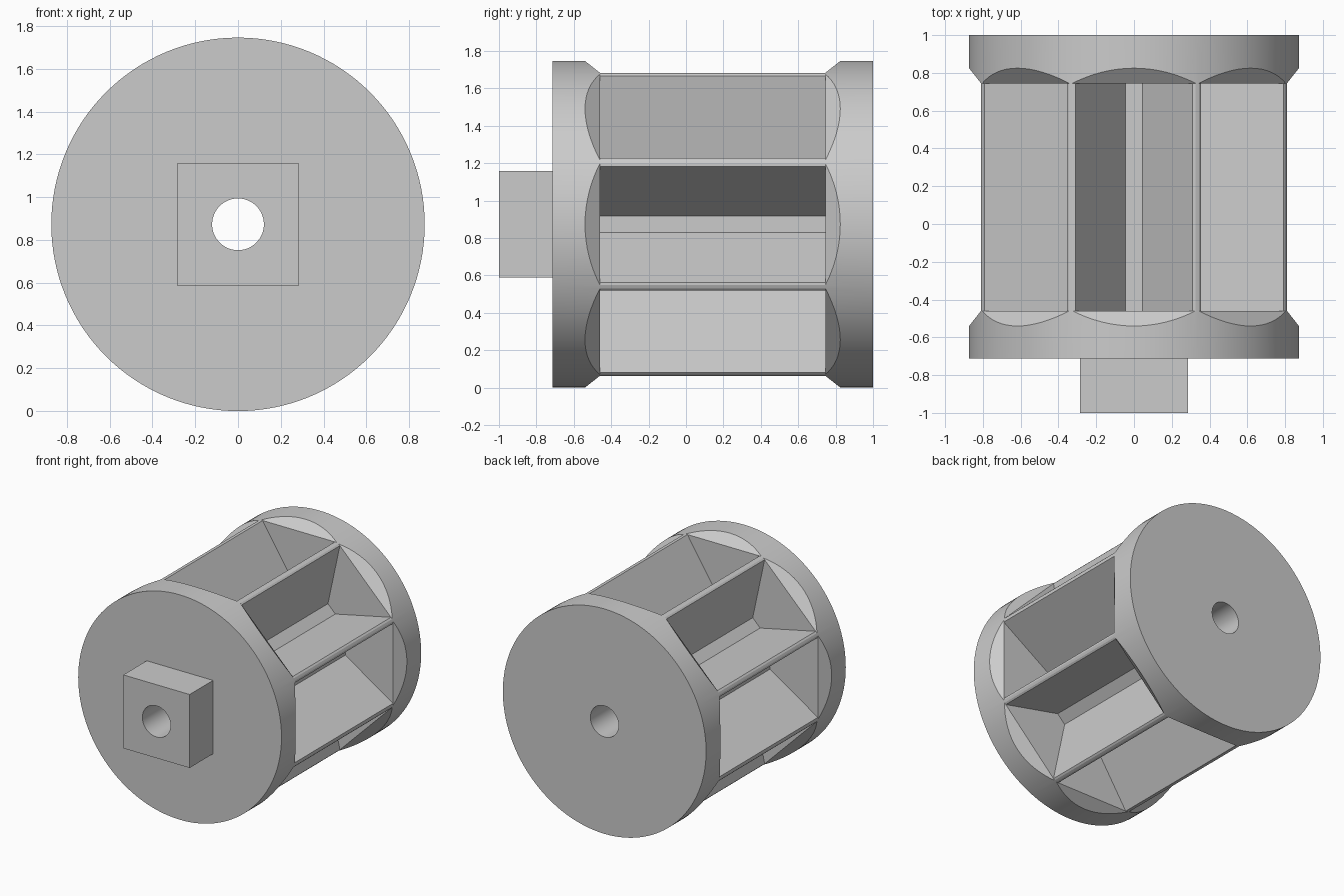
import bpy
import bmesh
import math
from mathutils import Matrix

cube = bpy.data.objects.get("Cube")
if cube:
    bpy.data.objects.remove(cube, do_unlink=True)

RADIUS = 0.873
FRONT, BACK = -0.713, 1.0        # body ends
CUT_FRONT, CUT_BACK = -0.46, 0.745   # ends of the ribbed middle
FLAT = 0.81                      # height of the flats above the axis
FLOOR = 0.40                     # height of the pocket floors

grey = bpy.data.materials.new("plain grey")
grey.use_nodes = True
grey.diffuse_color = (0.6, 0.6, 0.6, 1)
grey.node_tree.nodes["Principled BSDF"].inputs["Base Color"].default_value = (0.6, 0.6, 0.6, 1)


def new_object(name, bm):
    bmesh.ops.recalc_face_normals(bm, faces=bm.faces)
    mesh = bpy.data.meshes.new(name)
    bm.to_mesh(mesh)
    bm.free()
    mesh.materials.append(grey)
    obj = bpy.data.objects.new(name, mesh)
    bpy.context.collection.objects.link(obj)
    return obj


def prism(name, profile, depth, angle=0):
    """Extrude a closed 3D profile along a vector, then turn it about the y axis."""
    bm = bmesh.new()
    face = bm.faces.new([bm.verts.new(p) for p in profile])
    out = bmesh.ops.extrude_face_region(bm, geom=[face])
    moved = [v for v in out["geom"] if isinstance(v, bmesh.types.BMVert)]
    bmesh.ops.translate(bm, verts=moved, vec=depth)
    bmesh.ops.rotate(bm, verts=bm.verts, matrix=Matrix.Rotation(angle, 3, "Y"))
    return new_object(name, bm)


def cylinder(name, radius, y0, y1, sides):
    bm = bmesh.new()
    turn = Matrix.Translation((0, (y0 + y1) / 2, 0)) @ Matrix.Rotation(math.pi / 2, 4, "X")
    bmesh.ops.create_cone(bm, cap_ends=True, segments=sides, radius1=radius,
                          radius2=radius, depth=y1 - y0, matrix=turn)
    return new_object(name, bm)


def combine(target, tool, operation):
    tool.hide_render = True
    mod = target.modifiers.new("combine", "BOOLEAN")
    mod.object = tool
    mod.operation = operation
    mod.solver = "EXACT"
    bpy.context.view_layer.objects.active = target
    bpy.ops.object.modifier_apply(modifier=mod.name)
    bpy.data.objects.remove(tool, do_unlink=True)


# Round body
roller = cylinder("ribbed_roller", RADIUS, FRONT, BACK, 128)

# Eight flats with sloped ends, each with a tapered pocket between the ribs
rise, run = 0.2, 0.254
for i in range(8):
    angle = i * math.pi / 4
    flat = prism("flat_cutter", [
        (-0.6, CUT_FRONT, FLAT), (-0.6, CUT_BACK, FLAT),
        (-0.6, CUT_BACK + run, FLAT + rise), (-0.6, CUT_FRONT - run, FLAT + rise)],
        (1.2, 0, 0), angle)
    combine(roller, flat, "DIFFERENCE")
    pocket = prism("pocket_cutter", [
        (-0.045, CUT_FRONT, FLOOR), (0.045, CUT_FRONT, FLOOR),
        (0.323, CUT_FRONT, FLAT + 0.02), (-0.323, CUT_FRONT, FLAT + 0.02)],
        (0, CUT_BACK - CUT_FRONT, 0), angle)
    combine(roller, pocket, "DIFFERENCE")

# Square drive stub on the front
h = 0.285
stub = prism("square_stub", [(-h, -1, -h), (h, -1, -h), (h, -1, h), (-h, -1, h)], (0, 0.4, 0))
combine(roller, stub, "UNION")

# Axle hole through everything
combine(roller, cylinder("hole_cutter", 0.121, -1.2, 1.2, 64), "DIFFERENCE")

# Stand on the ground and shade
roller.data.transform(Matrix.Translation((0, 0, RADIUS)))
bpy.ops.object.select_all(action="DESELECT")
roller.select_set(True)
bpy.context.view_layer.objects.active = roller
bpy.ops.object.shade_smooth_by_angle(angle=math.radians(15))
